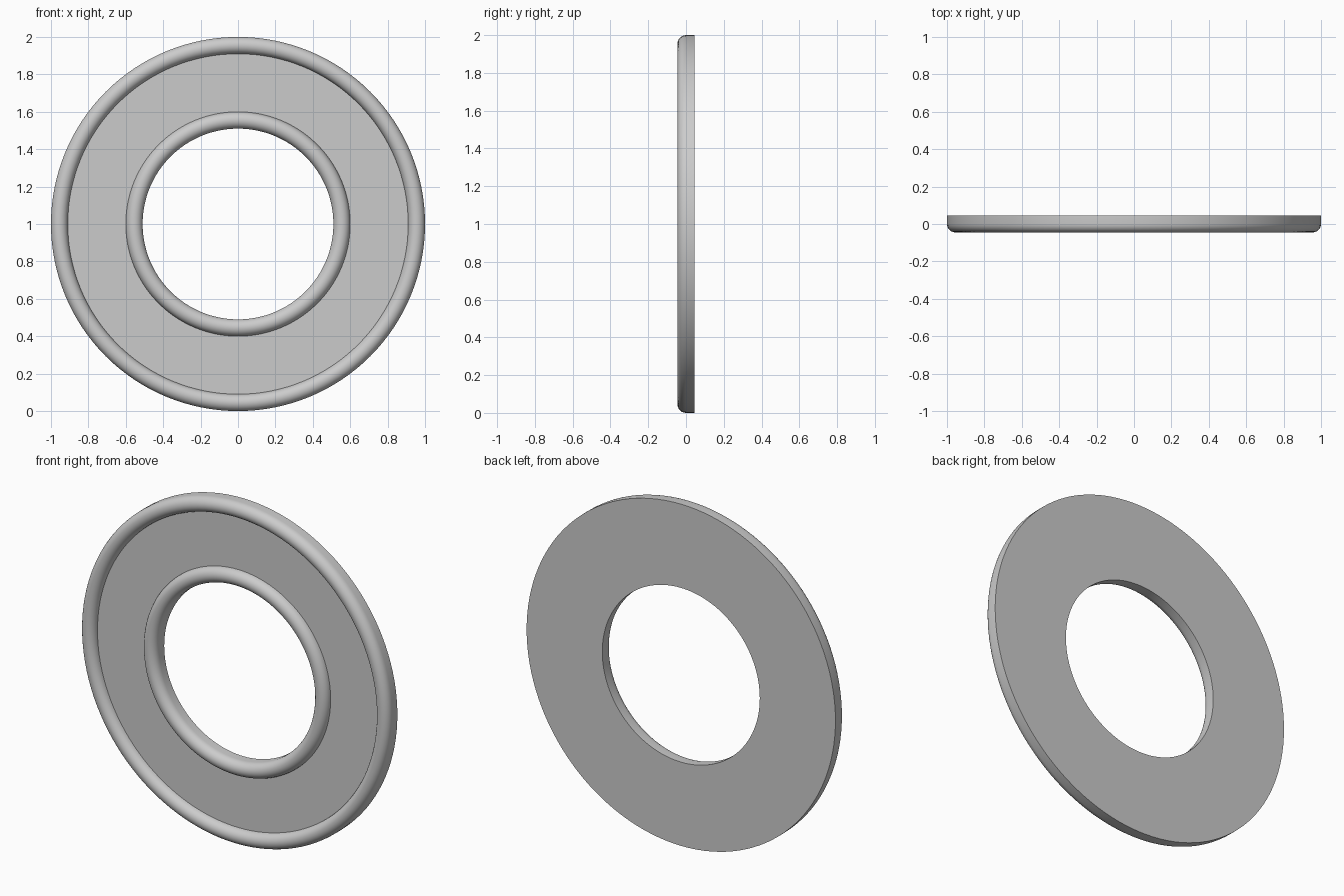
import bpy, bmesh, math
from mathutils import Matrix, Vector

if "Cube" in bpy.data.objects:
    bpy.data.objects.remove(bpy.data.objects["Cube"])

R_OUT, R_IN = 1.0, 0.51      # outer rim and hole radius
BEAD = 0.045                 # half-round bead radius
BACK = 0.046                 # rear face; flat front web lies at y = 0
SEGMENTS = 128


def half_round(centre, steps=12):
    """Half circle bulging to -y, from inner to outer radius."""
    return [(centre - BEAD * math.cos(math.pi * i / steps),
             -BEAD * math.sin(math.pi * i / steps)) for i in range(steps + 1)]


# Closed cross-section (radius, y): inner bead, flat web, outer bead, flat back
profile = (half_round(R_IN + BEAD) + half_round(R_OUT - BEAD)
           + [(R_OUT, BACK), (R_IN, BACK)])

# Revolve the cross-section about the y axis
bm = bmesh.new()
verts = [bm.verts.new((r, y, 0)) for r, y in profile]
edges = [bm.edges.new((verts[i], verts[(i + 1) % len(verts)]))
         for i in range(len(verts))]
bmesh.ops.spin(bm, geom=verts + edges, cent=(0, 0, 0), axis=(0, 1, 0),
               angle=2 * math.pi, steps=SEGMENTS, use_merge=True)
bmesh.ops.remove_doubles(bm, verts=bm.verts, dist=1e-5)
bmesh.ops.recalc_face_normals(bm, faces=bm.faces)

mesh = bpy.data.meshes.new("beaded_ring")
bm.to_mesh(mesh)
bm.free()
ring = bpy.data.objects.new("beaded_ring", mesh)
ring.location.z = 1
bpy.context.collection.objects.link(ring)

# Smooth beads, crisp edges at web and back
bpy.context.view_layer.objects.active = ring
ring.select_set(True)
bpy.ops.object.shade_smooth_by_angle(angle=math.radians(35))
